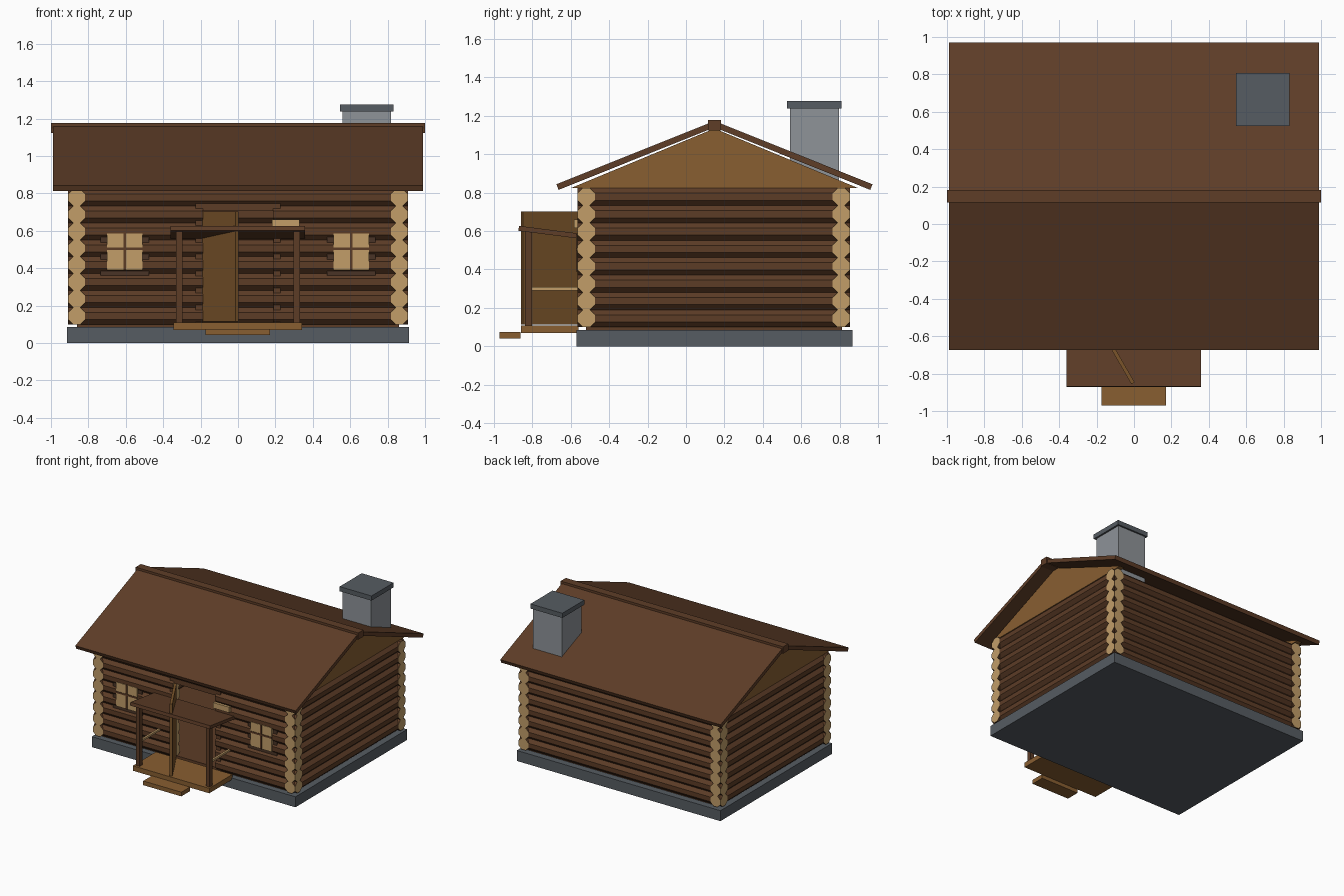
import bpy, bmesh, math
from mathutils import Matrix, Vector

if "Cube" in bpy.data.objects:
    bpy.data.objects.remove(bpy.data.objects["Cube"])


def material(name, r, g, b):
    lin = [((c / 255 + 0.055) / 1.055) ** 2.4 for c in (r, g, b)] + [1]
    m = bpy.data.materials.new(name)
    m.use_nodes = True
    m.diffuse_color = lin
    bsdf = next(n for n in m.node_tree.nodes if n.type == 'BSDF_PRINCIPLED')
    bsdf.inputs["Base Color"].default_value = lin
    return m


BARK = material("bark brown", 92, 60, 38)
ROOF = material("roof brown", 94, 61, 39)
CUT = material("cut wood", 194, 158, 105)
PLANK = material("plank brown", 136, 94, 49)
DOOR = material("door brown", 122, 84, 42)
TRIM = material("dark trim", 74, 52, 38)
STONE = material("foundation grey", 86, 92, 98)
BRICK = material("chimney grey", 142, 147, 152)


def finish(name, bm, *mats):
    mesh = bpy.data.meshes.new(name)
    bm.to_mesh(mesh)
    bm.free()
    for m in mats:
        mesh.materials.append(m)
    ob = bpy.data.objects.new(name, mesh)
    bpy.context.collection.objects.link(ob)
    return ob


def box(name, xs, ys, zs, mat, turn=None):
    lo, hi = Vector((xs[0], ys[0], zs[0])), Vector((xs[1], ys[1], zs[1]))
    bm = bmesh.new()
    bmesh.ops.create_cube(bm, size=1)
    bmesh.ops.scale(bm, vec=hi - lo, verts=bm.verts)
    bmesh.ops.translate(bm, vec=(lo + hi) / 2, verts=bm.verts)
    if turn:
        bmesh.ops.transform(bm, matrix=turn, verts=bm.verts)
    return finish(name, bm, mat)


def prism(name, profile, x0, x1, mat):
    """Extrude a (y, z) outline along x."""
    bm = bmesh.new()
    face = bm.faces.new([bm.verts.new((x0, y, z)) for y, z in profile])
    ext = bmesh.ops.extrude_face_region(bm, geom=[face])["geom"]
    moved = [v for v in ext if isinstance(v, bmesh.types.BMVert)]
    bmesh.ops.translate(bm, vec=(x1 - x0, 0, 0), verts=moved)
    bmesh.ops.recalc_face_normals(bm, faces=bm.faces)
    return finish(name, bm, mat)


# Log walls: stacked eight-sided logs with pale cut ends
ROWS, PITCH, BASE = 8, 0.0904, 0.1
RADIUS = PITCH / 2 / math.cos(math.pi / 8)


def log(bm, axis, a, b, across, z):
    turn = Matrix.Rotation(math.pi / 2, 4, 'Y' if axis == 0 else 'X')
    spin = Matrix.Rotation(math.pi / 8, 4, 'Z')
    mid = (a + b) / 2
    place = (mid, across, z) if axis == 0 else (across, mid, z)
    made = bmesh.ops.create_cone(
        bm, cap_ends=True, segments=8, radius1=RADIUS, radius2=RADIUS,
        depth=b - a, matrix=Matrix.Translation(place) @ turn @ spin)
    for f in {f for v in made["verts"] for f in v.link_faces}:
        f.normal_update()
        f.material_index = int(abs(f.normal[axis]) > 0.9 and len(f.verts) == 8)


def wall(name, axis, across, spans):
    bm = bmesh.new()
    for row in range(ROWS):
        for a, b in spans(row):
            log(bm, axis, a, b, across, BASE + PITCH * (row + 0.5))
    return finish(name, bm, BARK, CUT)


HALF, DOOR_HALF = 0.908, 0.188
wall("front_log_wall", 0, -0.518,
     lambda r: [(-HALF, -DOOR_HALF), (DOOR_HALF, HALF)] if r < 7 else [(-HALF, HALF)])
wall("back_log_wall", 0, 0.807, lambda r: [(-HALF, HALF)])
for side, s in (("left", 1), ("right", -1)):
    wall(side + "_log_wall", 1, s * 0.862, lambda r: [(-0.565, 0.854)])

box("foundation", (-0.915, 0.915), (-0.57, 0.865), (0, 0.085), STONE)
box("sill_bed", (-0.86, 0.86), (-0.52, 0.81), (0.085, 0.105), BARK)

# Gables, roof slopes and ridge beam
RIDGE = 0.148
for side, s in (("left", 1), ("right", -1)):
    prism(side + "_gable", [(RIDGE - 0.745, 0.824), (RIDGE + 0.745, 0.824), (RIDGE, 1.133)],
          s * 0.84, s * 0.885, PLANK)
for side, s in (("front", -1), ("back", 1)):
    prism(side + "_roof", [(RIDGE, 1.172), (RIDGE + s * 0.822, 0.843),
                           (RIDGE + s * 0.81, 0.814), (RIDGE, 1.139)], -0.99, 0.99, ROOF)
box("ridge_beam", (-1, 1), (RIDGE - 0.033, RIDGE + 0.033), (1.122, 1.177), ROOF)

# Chimney
box("chimney", (0.56, 0.818), (0.54, 0.795), (0.8, 1.24), BRICK)
box("chimney_cap", (0.546, 0.832), (0.525, 0.808), (1.238, 1.276), STONE)

# Door frame and open door, hinged on its right edge
for side, s in (("left", 1), ("right", -1)):
    box(side + "_door_jamb", sorted((s * 0.19, s * 0.227)), (-0.55, -0.49), (0.105, 0.745), BARK)
box("door_lintel", (-0.227, 0.227), (-0.55, -0.49), (0.705, 0.745), BARK)
hinge = Matrix.Translation((-0.185, -0.54, 0)) @ Matrix.Rotation(math.radians(-60), 4, 'Z')
box("door", (0, 0.36), (-0.01, 0.01), (0.115, 0.702), DOOR, hinge)

# Windows: frame, panes and crossbars
for side, s in (("left", 1), ("right", -1)):
    c = s * 0.605
    for part, xs, zs in (("top", (-0.13, 0.13), (0.585, 0.61)),
                         ("sill", (-0.13, 0.13), (0.362, 0.39)),
                         ("inner", (-0.13, -0.095), (0.362, 0.61)),
                         ("outer", (0.095, 0.13), (0.362, 0.61))):
        box(f"{side}_window_{part}_frame", (c + xs[0], c + xs[1]), (-0.552, -0.49), zs, TRIM)
    box(side + "_window_panes", (c - 0.095, c + 0.095), (-0.567, -0.5), (0.39, 0.585), CUT)
    box(side + "_window_upright", (c - 0.007, c + 0.007), (-0.571, -0.56), (0.39, 0.585), BARK)
    box(side + "_window_crossbar", (c - 0.095, c + 0.095), (-0.571, -0.56), (0.498, 0.512), BARK)

# Porch
box("porch_deck", (-0.345, 0.342), (-0.857, -0.56), (0.07, 0.11), PLANK)
box("porch_step", (-0.173, 0.17), (-0.97, -0.86), (0.042, 0.076), PLANK)
prism("porch_roof", [(-0.868, 0.627), (-0.55, 0.586), (-0.55, 0.56), (-0.872, 0.601)],
      -0.36, 0.358, ROOF)
for side, s in (("left", 1), ("right", -1)):
    c = s * 0.314
    box(side + "_porch_post", (c - 0.017, c + 0.017), (-0.837, -0.802), (0.11, 0.597), BARK)
    box(side + "_porch_rail", (c - 0.008, c + 0.008), (-0.803, -0.555), (0.292, 0.308), CUT)

# Small plate beside the door
box("wall_plate", (0.183, 0.328), (-0.582, -0.56), (0.615, 0.66), CUT)
